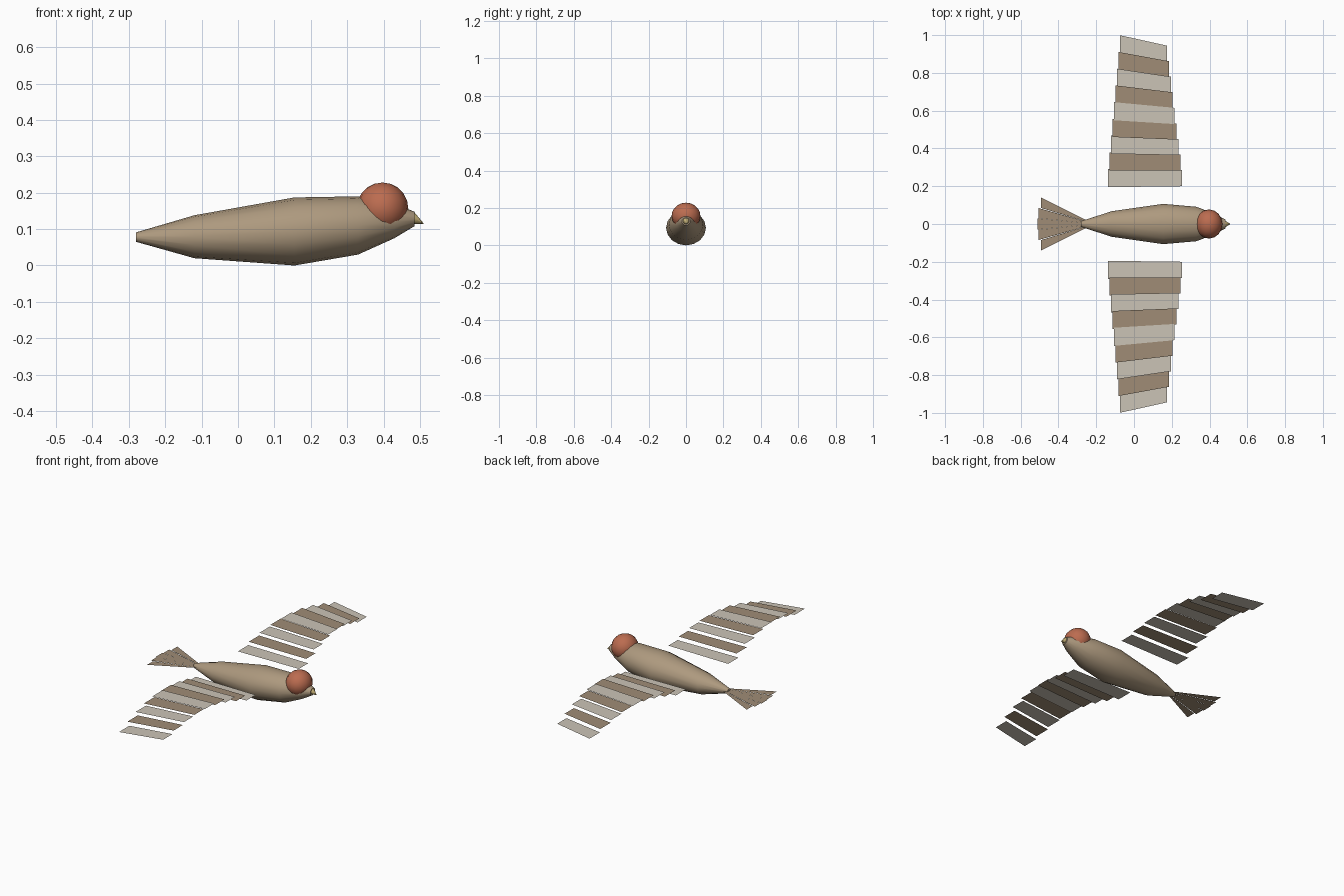
import bpy, bmesh, math
from mathutils import Vector

cube = bpy.data.objects.get("Cube")
if cube:
    bpy.data.objects.remove(cube, do_unlink=True)


def material(name, colour):
    m = bpy.data.materials.new(name)
    m.use_nodes = True
    m.diffuse_color = (*colour, 1)
    m.node_tree.nodes["Principled BSDF"].inputs["Base Color"].default_value = (*colour, 1)
    return m


tan = material("tan body", (0.42, 0.32, 0.21))
brown = material("brown feather", (0.35, 0.265, 0.18))
pale = material("pale feather", (0.60, 0.55, 0.47))
red = material("rust red", (0.50, 0.15, 0.08))
gold = material("beak gold", (0.55, 0.43, 0.18))


def finish(bm, name, mats, smooth=False):
    mesh = bpy.data.meshes.new(name)
    bm.to_mesh(mesh)
    bm.free()
    obj = bpy.data.objects.new(name, mesh)
    bpy.context.collection.objects.link(obj)
    for m in mats:
        mesh.materials.append(m)
    if smooth:
        bpy.ops.object.select_all(action="DESELECT")
        obj.select_set(True)
        bpy.context.view_layer.objects.active = obj
        bpy.ops.object.shade_smooth_by_angle(angle=math.radians(50))
    return obj


def loft(name, rings, sides, mat, widen):
    """Skin elliptical rings (x, centre z, radius) along x and cap the ends."""
    bm = bmesh.new()
    loops = []
    for x, z, r in rings:
        angles = [2 * math.pi * k / sides for k in range(sides)]
        loops.append([bm.verts.new((x, widen * r * math.sin(a), z - r * math.cos(a)))
                      for a in angles])
    for a, b in zip(loops, loops[1:]):
        for k in range(sides):
            n = (k + 1) % sides
            bm.faces.new((a[k], a[n], b[n], b[k]))
    bm.faces.new(loops[0])
    bm.faces.new(loops[-1])
    bmesh.ops.recalc_face_normals(bm, faces=bm.faces)
    return finish(bm, name, [mat], True)


# Body and downturned beak
loft("body", [(-0.28, 0.078, 0.013), (-0.12, 0.079, 0.059), (0.155, 0.0935, 0.0935),
              (0.33, 0.11, 0.08), (0.43, 0.122, 0.047), (0.485, 0.128, 0.02)], 16, tan, 1.14)
loft("beak", [(0.47, 0.132, 0.018), (0.485, 0.13, 0.016), (0.51, 0.115, 0.001)], 8, gold, 1)

# Head
bm = bmesh.new()
bmesh.ops.create_uvsphere(bm, u_segments=16, v_segments=10, radius=1)
for v in bm.verts:
    v.co = Vector((0.397 + 0.071 * v.co.x, 0.077 * v.co.y, 0.157 + 0.071 * v.co.z))
finish(bm, "head", [red], True)

# Wings: flat feathers of alternating colour on a shallow arch
FEATHERS = 9
for name, side in (("left_wing", 1), ("right_wing", -1)):
    bm = bmesh.new()
    for i in range(FEATHERS):
        t = i / (FEATHERS - 1)
        z = 0.124 + 0.065 * math.sin(math.pi * t)
        y = 0.243 + 0.683 * t
        back, front, sweep = -0.137 + 0.064 * t, 0.255 - 0.08 * t, 0.025 * t
        corners = [(back, y + sweep - 0.048), (front, y - sweep - 0.043),
                   (front, y - sweep + 0.043), (back, y + sweep + 0.048)]
        face = bm.faces.new([bm.verts.new((cx, side * cy, z)) for cx, cy in corners])
        face.material_index = i % 2
        if side < 0:
            face.normal_flip()
    finish(bm, name, [pale, brown])

# Tail fan: flat feathers, longest in the middle
bm = bmesh.new()
spread = [-0.14, -0.085, -0.03, 0.03, 0.085, 0.14]
tips = [-0.492, -0.506, -0.512, -0.506, -0.492]
for a, b, tip in zip(spread, spread[1:], tips):
    pts = [(-0.24, a * 0.1), (-0.24, b * 0.1), (tip, b), (tip, a)]
    bm.faces.new([bm.verts.new((x, y, 0.078)) for x, y in pts])
finish(bm, "tail", [brown])
